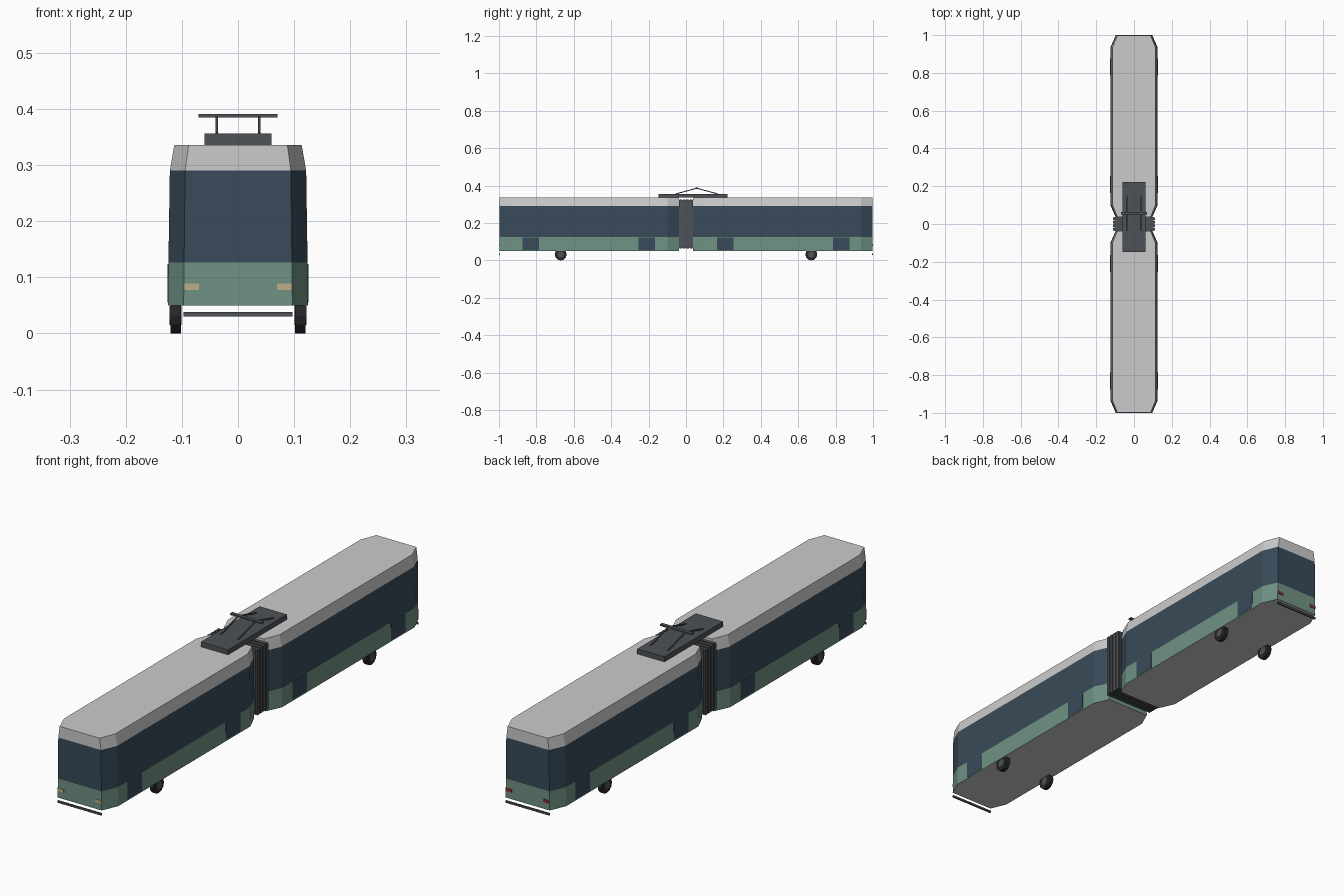
import bpy, bmesh, math
from mathutils import Vector

if "Cube" in bpy.data.objects:
    bpy.data.objects.remove(bpy.data.objects["Cube"])


def material(name, rgb):
    m = bpy.data.materials.new(name)
    m.diffuse_color = (*rgb, 1)
    m.use_nodes = True
    m.node_tree.nodes["Principled BSDF"].inputs["Base Color"].default_value = m.diffuse_color
    return m


GREEN = material("green_paint", (0.16, 0.29, 0.23))
GLASS = material("dark_glass", (0.04, 0.07, 0.10))
GREY = material("light_grey", (0.62, 0.62, 0.62))
DARK = material("dark_metal", (0.075, 0.085, 0.095))
RUBBER = material("rubber", (0.02, 0.02, 0.022))
LAMP = material("headlight", (0.50, 0.42, 0.25))
RED = material("tail_light", (0.25, 0.03, 0.03))


def finish(bm, name, mats):
    bmesh.ops.recalc_face_normals(bm, faces=bm.faces)
    mesh = bpy.data.meshes.new(name)
    bm.to_mesh(mesh)
    bm.free()
    for m in mats:
        mesh.materials.append(m)
    ob = bpy.data.objects.new(name, mesh)
    bpy.context.collection.objects.link(ob)
    return ob


def box(name, centre, size, mat):
    bm = bmesh.new()
    bmesh.ops.create_cube(bm, size=1)
    bmesh.ops.scale(bm, vec=size, verts=bm.verts)
    ob = finish(bm, name, [mat])
    ob.location = centre
    return ob


def rod(name, a, b, thick, mat):
    a, b = Vector(a), Vector(b)
    ob = box(name, (a + b) / 2, (thick, thick, (b - a).length), mat)
    ob.rotation_euler = (b - a).to_track_quat('Z', 'Y').to_euler()
    return ob


def cylinder_x(name, centre, radius, width, mat, sides=12):
    bm = bmesh.new()
    bmesh.ops.create_cone(bm, cap_ends=True, segments=sides, radius1=radius,
                          radius2=radius, depth=width)
    ob = finish(bm, name, [mat])
    ob.location = centre
    ob.rotation_euler = (0, math.pi / 2, 0)
    return ob


# Car body: chamfered plan lofted through (height, half width) rings
RINGS = [(0.05, 0.125), (0.126, 0.124), (0.29, 0.1215), (0.336, 0.1135)]
INNER, OUTER, CUT, NOSE = 0.037, 0.998, 0.063, 0.775


def car(name, s):
    right = [(NOSE, INNER), (1, INNER + CUT), (1, OUTER - CUT), (NOSE, OUTER)]
    plan = right + [(-x, y) for x, y in reversed(right)]
    bm = bmesh.new()
    rings = [[bm.verts.new((x * w, s * y, z)) for x, y in plan] for z, w in RINGS]
    for band in range(3):
        lo, hi = rings[band], rings[band + 1]
        for i in range(8):
            j = (i + 1) % 8
            bm.faces.new((lo[i], lo[j], hi[j], hi[i])).material_index = band
    bm.faces.new(rings[0]).material_index = 2
    bm.faces.new(rings[-1]).material_index = 2
    return finish(bm, name, [GREEN, GLASS, GREY])


for s, end in ((-1, "front"), (1, "rear")):
    car(end + "_car", s)

    # Bumper bar and lights
    box(end + "_bumper", (0, s * 0.997, 0.034), (0.194, 0.006, 0.008), DARK)
    for x, side in ((-1, "left"), (1, "right")):
        tag = f"{end}_{side}"
        box(tag + "_light", (x * 0.083, s * 0.997, 0.083), (0.027, 0.006, 0.012),
            LAMP if s < 0 else RED)

        # Dark lower door panels
        for n, y in enumerate((0.21, 0.83)):
            box(f"{tag}_door_panel_{n + 1}", (x * 0.1238, s * y, 0.0895),
                (0.004, 0.09, 0.069), GLASS)

        # Wheel with hub
        cylinder_x(tag + "_wheel", (x * 0.111, s * 0.67, 0.032), 0.032, 0.018, RUBBER)
        cylinder_x(tag + "_hub", (x * 0.1115, s * 0.67, 0.032), 0.017, 0.021, DARK)

# Pleated bellows joining the cars
box("bellows_core", (0, 0, 0.196), (0.206, 0.074, 0.256), DARK)
for i in range(4):
    box(f"bellows_pleat_{i + 1}", (0, -0.0285 + i * 0.019, 0.196),
        (0.22, 0.013, 0.262), DARK)

# Roof pantograph
box("pantograph_base", (0, 0.037, 0.346), (0.12, 0.37, 0.02), DARK)
for x, side in ((-0.038, "left"), (0.038, "right")):
    rod(side + "_front_arm", (x, -0.055, 0.356), (x, 0.057, 0.386), 0.005, DARK)
    rod(side + "_rear_arm", (x, 0.17, 0.356), (x, 0.057, 0.386), 0.005, DARK)
box("pantograph_contact_bar", (0, 0.057, 0.388), (0.14, 0.015, 0.006), DARK)
